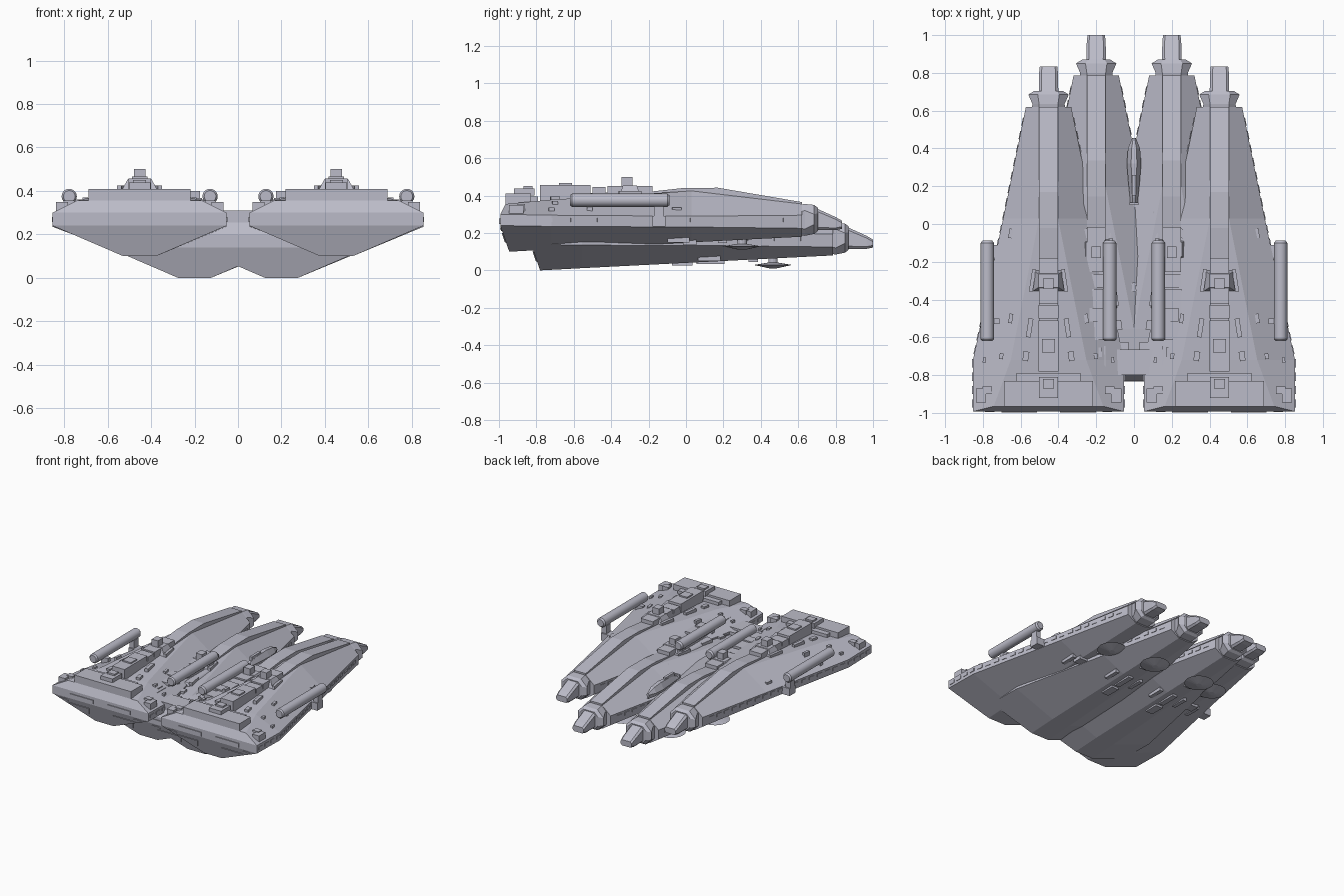
import bpy
import bmesh
import math
from mathutils import Matrix, Vector

cube = bpy.data.objects.get("Cube")
if cube:
    bpy.data.objects.remove(cube, do_unlink=True)

grey = bpy.data.materials.new("hull_grey")
grey.use_nodes = True
colour = (0.5, 0.5, 0.58, 1)
grey.diffuse_color = colour
grey.node_tree.nodes["Principled BSDF"].inputs["Base Color"].default_value = colour


def finish(name, bm):
    bmesh.ops.recalc_face_normals(bm, faces=bm.faces)
    mesh = bpy.data.meshes.new(name)
    bm.to_mesh(mesh)
    bm.free()
    mesh.materials.append(grey)
    obj = bpy.data.objects.new(name, mesh)
    bpy.context.collection.objects.link(obj)
    return obj


def add_loft(bm, sections):
    """Each section is its +x half, listed bottom to top as (x, y, z)."""
    rings = []
    for half in sections:
        points = list(half) + [(-x, y, z) for x, y, z in reversed(half)]
        rings.append([bm.verts.new(p) for p in points])
    n = len(rings[0])
    for a, b in zip(rings, rings[1:]):
        for i in range(n):
            j = (i + 1) % n
            bm.faces.new((a[i], a[j], b[j], b[i]))
    for ring in (rings[0], rings[-1]):
        for i in range(n // 2 - 1):
            bm.faces.new((ring[i], ring[i + 1], ring[n - 2 - i], ring[n - 1 - i]))


def add_box(bm, x0, x1, y0, y1, z0, z1, taper=1.0, turn=0.0):
    centre = Vector(((x0 + x1) / 2, (y0 + y1) / 2, (z0 + z1) / 2))
    verts = bmesh.ops.create_cube(bm, size=1)["verts"]
    for v in verts:
        s = taper if v.co.z > 0 else 1
        v.co = Vector((v.co.x * (x1 - x0) * s, v.co.y * (y1 - y0) * s, v.co.z * (z1 - z0)))
        v.co = Matrix.Rotation(turn, 3, "Z") @ v.co + centre


def add_pair(bm, x0, x1, *rest, turn=0.0):
    add_box(bm, x0, x1, *rest, turn=turn)
    add_box(bm, -x1, -x0, *rest, turn=-turn)


def loft(name, sections):
    bm = bmesh.new()
    add_loft(bm, sections)
    return finish(name, bm)


def hull_side(y):
    """Half width of the hull edge along its length."""
    for (ya, xa), (yb, xb) in (((-1, .4), (-.72, .4)), ((-.72, .4), (.03, .24)), ((.03, .24), (.62, .12))):
        if y <= yb:
            return xa + (xb - xa) * (y - ya) / (yb - ya), math.atan2(xa - xb, yb - ya)


def section(y, bottom, low, high, top):
    return [(x, y, z) for x, z in (bottom, low, high, top)]


def flat_oct(y, w, z0, z1, cut):
    return [(w - cut, y, z0), (w, y, z0 + cut), (w, y, z1 - cut), (w - cut, y, z1)]


# Main hull with raked stern
parts = [loft("hull", [
    [(.075, -.945, .10), (.4, -.993, .24), (.4, -.993, .30), (.29, -.965, .355)],
    section(-.72, (.075, .112), (.4, .235), (.4, .295), (.2, .378)),
    section(.03, (.06, .15), (.24, .232), (.24, .29), (.05, .425)),
    section(.62, (.05, .18), (.12, .225), (.12, .295), (.05, .355)),
])]

# Raised spine along the roof
parts.append(loft("spine", [
    [(.05, y, .3), (.05, y, z)] for y, z in ((-.78, .41), (-.2, .42), (-.02, .44), (.17, .442), (.62, .365))]))

# Nose collar and tapered nozzle
parts.append(loft("nose_collar", [
    flat_oct(.60, .09, .19, .35, .04), flat_oct(.635, .085, .185, .355, .035),
    flat_oct(.685, .107, .195, .35, .05), flat_oct(.705, .075, .21, .335, .03)]))
parts.append(loft("nose_nozzle", [
    flat_oct(.69, .052, .215, .335, .015), flat_oct(.80, .05, .215, .285, .012),
    flat_oct(.835, .046, .222, .265, .012)]))

# Stern deck block and roof boxes
bm = bmesh.new()
add_box(bm, -.235, .235, -.965, -.83, .34, .41)
add_box(bm, -.17, .17, -.84, -.79, .34, .395)
add_box(bm, -.05, .05, -.92, -.81, .40, .438)
add_box(bm, -.03, .03, -.87, -.82, .43, .45)
add_pair(bm, .33, .385, -.945, -.87, .29, .35)
add_pair(bm, .30, .35, -.90, -.86, .30, .355)
parts.append(finish("stern_deck_blocks", bm))

bm = bmesh.new()
add_box(bm, -.052, .052, -.78, -.51, .39, .457)
add_box(bm, -.035, .035, -.68, -.61, .45, .467)
add_box(bm, -.052, .052, -.50, -.43, .39, .445)
add_box(bm, -.05, .05, -.42, -.18, .39, .45)
add_box(bm, -.09, .09, -.36, -.24, .39, .455, taper=.6)
add_box(bm, -.026, .026, -.345, -.285, .45, .5)
parts.append(finish("bridge_tower", bm))

# Deck fittings beside the spine
bm = bmesh.new()
for x, y, w, d, z in ((.12, -.70, .03, .05, .395), (.25, -.70, .02, .03, .37),
                      (.10, -.55, .025, .1, .41), (.20, -.50, .02, .05, .385),
                      (.085, -.30, .02, .12, .425), (.2, -.05, .02, .05, .335),
                      (.34, -.72, .015, .03, .335)):
    add_pair(bm, x - w / 2, x + w / 2, y - d / 2, y + d / 2, z - .06, z, turn=.15)
parts.append(finish("deck_fittings", bm))

# Window plates along the hull edge
bm = bmesh.new()
for i in range(22):
    y = -.95 + i * .071
    x, angle = hull_side(y)
    add_pair(bm, x - .004, x + .004, y - .022, y + .022, .258, .28, turn=angle)
parts.append(finish("edge_windows", bm))

# Panels on the raked stern
bm = bmesh.new()
panels = (((.06, .248), (.25, .248), (.25, .278), (.06, .278)),
          ((.115, .148), (.17, .148), (.28, .2), (.1, .2)),
          ((.30, .21), (.34, .225), (.30, .23), (.27, .22)))
for panel in panels:
    for side in (1, -1):
        loop = []
        for lift in (.002, -.006):
            loop.append([bm.verts.new((side * x, -.993 + max(0, .24 - z) * .343 + lift, z)) for x, z in panel])
        bm.faces.new(loop[1])
        for i in range(4):
            j = (i + 1) % 4
            bm.faces.new((loop[0][i], loop[0][j], loop[1][j], loop[1][i]))
parts.append(finish("stern_panels", bm))

# Side pods with rounded ends, on struts
bm = bmesh.new()
for side in (1, -1):
    rings = []
    for y, r in ((-.62, .027), (-.61, .035), (-.1, .035), (-.088, .026)):
        rings.append([bm.verts.new((side * .324 + r * math.cos(a), y, .375 + r * math.sin(a)))
                      for a in (math.tau * i / 20 for i in range(20))])
    for a, b in zip(rings, rings[1:]):
        for i in range(20):
            j = (i + 1) % 20
            bm.faces.new((a[i], a[j], b[j], b[i]))
    bm.faces.new(rings[0])
    bm.faces.new(rings[-1])
pods = finish("side_pods", bm)
bpy.context.view_layer.objects.active = pods
pods.select_set(True)
bpy.ops.object.shade_smooth_by_angle(angle=math.radians(30))
pods.select_set(False)
parts.append(pods)

bm = bmesh.new()
add_pair(bm, .24, .335, -.18, -.11, .235, .29)
add_pair(bm, .295, .335, -.17, -.12, .28, .35)
add_pair(bm, .26, .32, -.53, -.50, .30, .36)
parts.append(finish("pod_struts", bm))

# Underside saucer dish, stem and keel boxes
bm = bmesh.new()
bmesh.ops.create_cone(bm, cap_ends=True, segments=20, radius1=.02, radius2=.102, depth=.018,
                      matrix=Matrix.Translation((0, .3, .12)))
bmesh.ops.create_cone(bm, cap_ends=True, segments=20, radius1=.102, radius2=.03, depth=.012,
                      matrix=Matrix.Translation((0, .3, .135)))
bmesh.ops.create_cone(bm, cap_ends=True, segments=12, radius1=.025, radius2=.025, depth=.05,
                      matrix=Matrix.Translation((0, .3, .155)))
parts.append(finish("belly_dish", bm))
bm = bmesh.new()
add_box(bm, -.03, .03, -.24, -.13, .127, .16)
add_box(bm, -.02, .02, -.11, .04, .135, .17)
add_box(bm, -.025, .025, .17, .22, .146, .18)
add_pair(bm, .09, .12, -.1, .02, .15, .19)
parts.append(finish("keel_boxes", bm))

# The same ship section stands four times: two upper, two lower and further forward
places = {"upper_left": (.4525, 0, 0), "upper_right": (-.4525, 0, 0),
          "lower_left": (.2, .165, -.1), "lower_right": (-.2, .165, -.1)}
for part in parts:
    base = part.name
    for i, (place, position) in enumerate(places.items()):
        obj = part if i == 0 else part.copy()
        if i:
            bpy.context.collection.objects.link(obj)
        obj.name = place + "_" + base
        obj.location = position

# Small craft nested between the lower noses
loft("nested_craft", [
    [(w * .5, y, .22), (w, y, .25), (w * .4, y, z)]
    for y, w, z in ((.1, .02, .26), (.14, .022, .275), (.22, .03, .29), (.32, .038, .295), (.4, .032, .285), (.455, .01, .26))])
bm = bmesh.new()
add_box(bm, -.01, .01, .15, .26, .27, .305)
add_box(bm, -.025, .025, .10, .115, .24, .275)
finish("nested_craft_cabin", bm)
